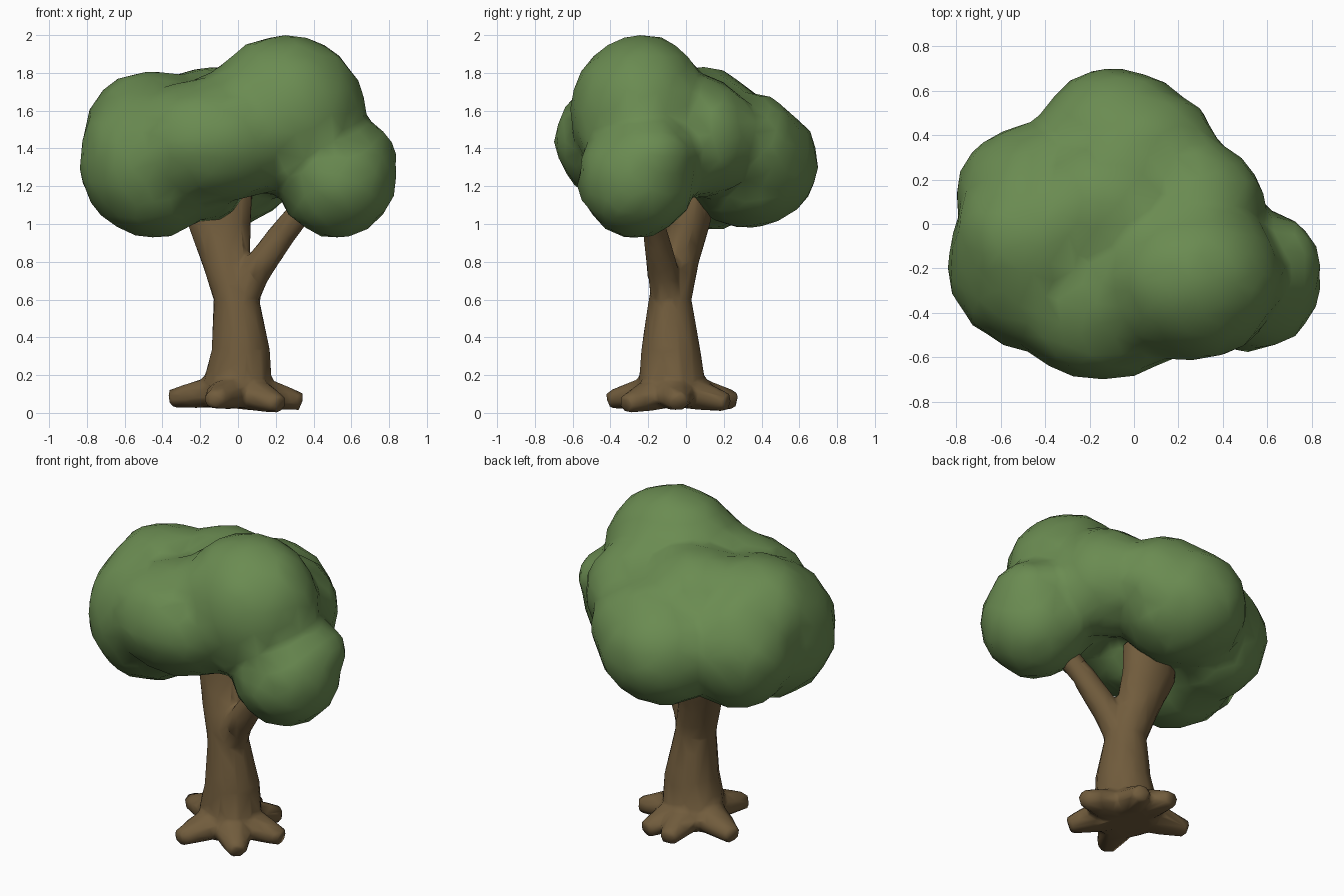
import bpy, bmesh, math, random
from mathutils import Vector, Matrix

random.seed(4)
cube = bpy.data.objects.get("Cube")
if cube:
    bpy.data.objects.remove(cube, do_unlink=True)


def make_material(name, colour):
    mat = bpy.data.materials.new(name)
    mat.use_nodes = True
    mat.diffuse_color = (*colour, 1)
    mat.node_tree.nodes["Principled BSDF"].inputs["Base Color"].default_value = (*colour, 1)
    return mat


leaf_green = make_material("leaf green", (0.145, 0.26, 0.083))
bark_brown = make_material("bark brown", (0.165, 0.107, 0.046))


def add_limb(bm, stations, sides, level=False):
    """Loft oval rings (x, y, z, width radius, height radius) along a path."""
    centres = [Vector(s[:3]) for s in stations]
    rings = []
    for i, s in enumerate(stations):
        along = centres[min(i + 1, len(centres) - 1)] - centres[max(i - 1, 0)]
        turn = Matrix() if level else along.to_track_quat('Z', 'Y').to_matrix().to_4x4()
        ring = []
        for k in range(sides):
            a = math.tau * (k + 0.5) / sides
            p = centres[i] + turn @ Vector((s[3] * math.cos(a), s[4] * math.sin(a), 0))
            ring.append(bm.verts.new((p.x, p.y, max(p.z, 0))))
        rings.append(ring)
    faces = [rings[0], rings[-1]]
    for low, high in zip(rings, rings[1:]):
        for k in range(sides):
            n = (k + 1) % sides
            faces.append((low[k], low[n], high[n], high[k]))
    made = [bm.faces.new(f) for f in faces]
    bmesh.ops.recalc_face_normals(bm, faces=made)


def merged_skin(name, bm, material, voxel, passes, ratio, puff, rough):
    """Merge overlapping pieces into one soft low-poly skin."""
    mesh = bpy.data.meshes.new(name)
    bm.to_mesh(mesh)
    bm.free()
    obj = bpy.data.objects.new(name, mesh)
    bpy.context.collection.objects.link(obj)
    merge = obj.modifiers.new("merge", 'REMESH')
    merge.mode = 'VOXEL'
    merge.voxel_size = voxel
    soften = obj.modifiers.new("soften", 'SMOOTH')
    soften.iterations = passes
    reduce = obj.modifiers.new("reduce", 'DECIMATE')
    reduce.ratio = ratio
    graph = bpy.context.evaluated_depsgraph_get()
    skin = bpy.data.meshes.new_from_object(obj.evaluated_get(graph))
    obj.modifiers.clear()
    obj.data = skin
    normals = [v.normal.copy() for v in skin.vertices]
    for v, normal in zip(skin.vertices, normals):
        v.co += normal * (puff + random.uniform(-rough, rough))
        v.co.z = max(v.co.z, 0)
    skin.materials.clear()
    skin.materials.append(material)
    skin.shade_smooth()


# Trunk, leaning left and back towards its top
wood = bmesh.new()
add_limb(wood, [
    (0, -0.08, 0.03, 0.17, 0.17),
    (0, -0.075, 0.19, 0.18, 0.175),
    (0.015, -0.08, 0.33, 0.157, 0.16),
    (-0.008, -0.085, 0.6, 0.122, 0.115),
    (-0.065, -0.045, 0.8, 0.13, 0.115),
    (-0.1, 0.01, 1.0, 0.17, 0.12),
    (-0.1, 0.03, 1.17, 0.18, 0.13),
], 12, level=True)

# Side branch holding the low clump
add_limb(wood, [
    (0.0, -0.09, 0.54, 0.085, 0.085),
    (0.085, -0.12, 0.74, 0.083, 0.083),
    (0.245, -0.165, 0.96, 0.062, 0.07),
    (0.4, -0.22, 1.15, 0.06, 0.06),
], 10)

# Roots flaring out of the foot
root_tips = [(-0.355, 0.04, 0.075), (-0.13, -0.405, 0.068), (0.22, -0.32, 0.045),
             (0.335, -0.04, 0.06), (0.13, 0.22, 0.055), (-0.06, 0.265, 0.065)]
for tip in root_tips:
    foot = Vector((0, -0.08, 0.13))
    mid = foot.lerp(Vector(tip), 0.6)
    add_limb(wood, [
        (*foot, 0.15, 0.1),
        (*mid, 0.1, 0.075),
        (*tip, 0.052, 0.047),
    ], 8)
merged_skin("trunk_and_roots", wood, bark_brown, 0.02, 1, 0.1, 0.002, 0)

# Leaf clumps: centre, then radii
clumps = [
    ((0.25, -0.24, 1.58), (0.42, 0.37, 0.42)),    # top
    ((0.52, -0.26, 1.24), (0.32, 0.31, 0.31)),    # low side
    ((0.58, -0.2, 1.36), (0.26, 0.25, 0.2)),      # low side shoulder
    ((-0.45, -0.17, 1.34), (0.39, 0.4, 0.41)),    # outer side
    ((-0.45, -0.06, 1.47), (0.36, 0.38, 0.34)),   # outer side top
    ((-0.14, -0.33, 1.44), (0.45, 0.365, 0.33)),  # front middle
    ((0.04, -0.28, 1.5), (0.36, 0.34, 0.35)),     # front bridge
    ((-0.16, -0.12, 1.25), (0.2, 0.25, 0.24)),    # under the front
    ((-0.12, 0.07, 1.5), (0.38, 0.34, 0.33)),     # centre
    ((-0.08, 0.33, 1.32), (0.38, 0.37, 0.34)),    # back
    ((0.02, 0.34, 1.4), (0.36, 0.27, 0.29)),      # back top
    ((-0.43, 0.12, 1.34), (0.37, 0.33, 0.37)),    # back side
    ((0.27, 0.07, 1.46), (0.32, 0.3, 0.32)),      # back shoulder
]
leaves = bmesh.new()
for centre, radii in clumps:
    place = Matrix.Translation(centre) @ Matrix.Diagonal((*radii, 1))
    bmesh.ops.create_icosphere(leaves, subdivisions=3, radius=1, matrix=place)
merged_skin("canopy", leaves, leaf_green, 0.045, 1, 0.15, 0.004, 0.008)
